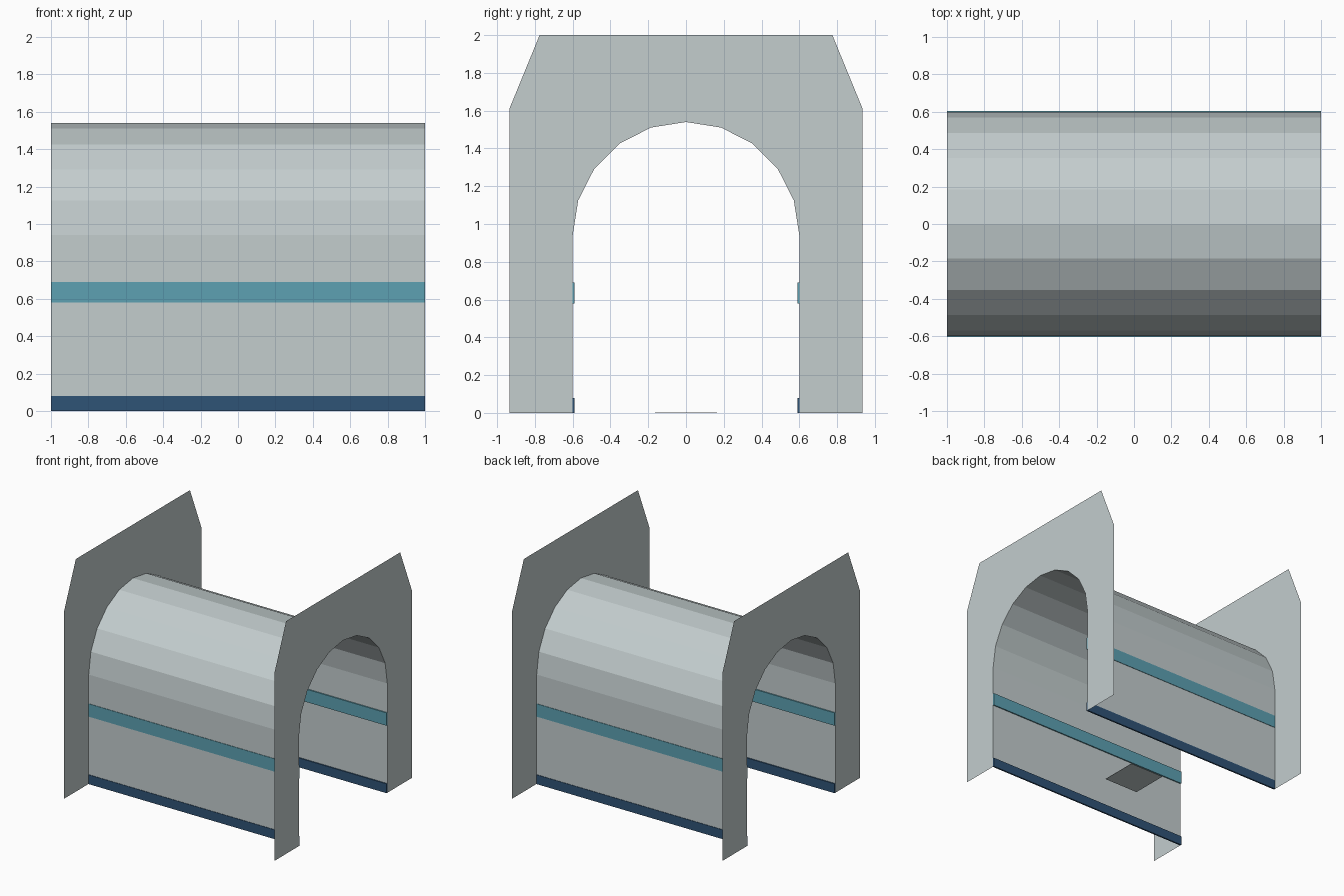
import bpy
import math

if "Cube" in bpy.data.objects:
    bpy.data.objects.remove(bpy.data.objects["Cube"])


def srgb(r, g, b):
    def lin(c):
        c /= 255
        return c / 12.92 if c <= 0.04045 else ((c + 0.055) / 1.055) ** 2.4
    return (lin(r), lin(g), lin(b), 1)


def material(name, rgb):
    m = bpy.data.materials.new(name)
    m.diffuse_color = srgb(*rgb)
    m.use_nodes = True
    m.node_tree.nodes["Principled BSDF"].inputs["Base Color"].default_value = m.diffuse_color
    return m


GREY = material("light grey", (195, 205, 206))
TEAL = material("teal", (93, 161, 178))
NAVY = material("navy", (47, 83, 118))


def add_mesh(name, verts, faces, mat):
    me = bpy.data.meshes.new(name)
    me.from_pydata(verts, [], faces)
    me.materials.append(mat)
    ob = bpy.data.objects.new(name, me)
    bpy.context.collection.objects.link(ob)
    return ob


def add_box(name, x, y, z, mat):
    verts = [(a, b, c) for a in x for b in y for c in z]
    faces = [(0, 1, 3, 2), (4, 6, 7, 5), (0, 4, 5, 1),
             (2, 3, 7, 6), (0, 2, 6, 4), (1, 5, 7, 3)]
    return add_mesh(name, verts, faces, mat)


# Arch profile: straight walls with a ten-sided half-round roof
R, SPRING, SEGMENTS = 0.6, 0.94, 10
arch = [(R, 0)]
for i in range(SEGMENTS + 1):
    a = math.pi * i / SEGMENTS
    arch.append((R * math.cos(a), SPRING + R * math.sin(a)))
arch.append((-R, 0))
n = len(arch)

# Tunnel shell, a thin sheet swept along x
verts = [(x, y, z) for x in (-1, 1) for y, z in arch]
faces = [(i, i + 1, n + i + 1, n + i) for i in range(n - 1)]
add_mesh("tunnel_shell", verts, faces, GREY)

# Flat portal walls at both ends, with the arch cut out
outer = [(-0.935, 0), (-0.935, 1.61), (-0.775, 2),
         (0.775, 2), (0.935, 1.61), (0.935, 0)]
portal = arch + outer
for name, x in (("left_portal", -1), ("right_portal", 1)):
    order = list(range(len(portal)))
    if x > 0:
        order.reverse()
    add_mesh(name, [(x, y, z) for y, z in portal], [order], GREY)

# Coloured bands along both side walls
for side, s in (("front", -1), ("back", 1)):
    y = sorted((s * 0.59, s * 0.604))
    add_box(side + "_stripe", (-1, 1), y, (0.58, 0.69), TEAL)
    add_box(side + "_skirting", (-1, 1), y, (0, 0.08), NAVY)

# Small square floor plate in the middle
add_box("floor_plate", (-0.165, 0.165), (-0.165, 0.165), (0, 0.003), GREY)
